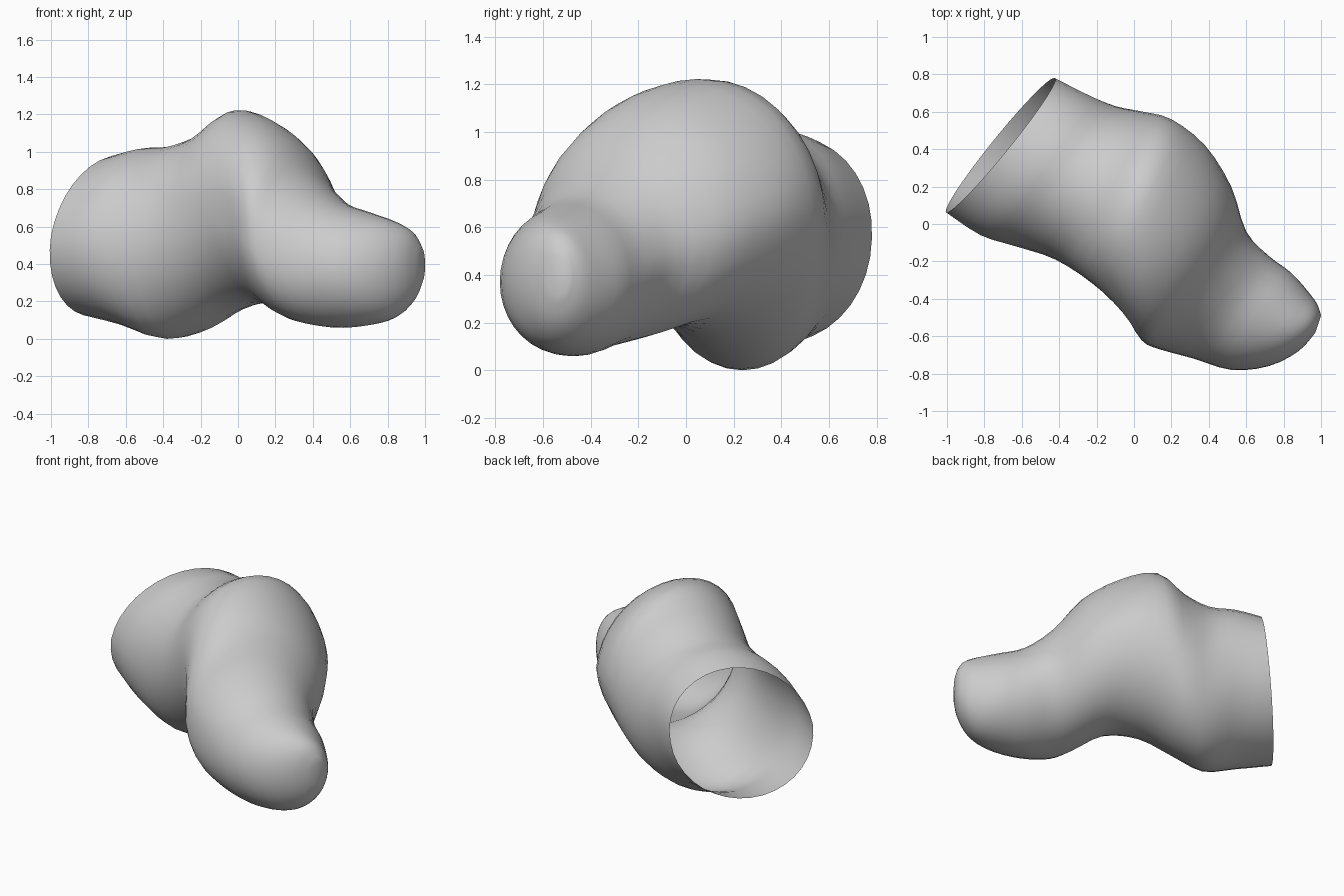
import bpy, bmesh, math
from mathutils import Vector

cube = bpy.data.objects.get("Cube")
if cube:
    bpy.data.objects.remove(cube, do_unlink=True)

SIDES, STEPS = 36, 3

grey = bpy.data.materials.new("plain grey")
grey.use_nodes = True
GREY = (0.6, 0.6, 0.6, 1)
grey.diffuse_color = GREY
grey.node_tree.nodes["Principled BSDF"].inputs["Base Color"].default_value = GREY

# Sections: back edge x y, front edge x y, bottom, top,
# then how far the crest and the belly lean to the front
sections = [
    (-.43, .78, -1.0, .06, .12, .98, -.15, .1),
    (-.27, .70, -.82, -.06, .07, 1.02, -.12, .08),
    (-.10, .63, -.63, -.12, .0, 1.03, -.05, .05),
    (.05, .60, -.42, -.19, .05, 1.09, 0, 0),
    (.20, .56, -.22, -.32, .15, 1.22, .05, 0),
    (.38, .42, -.06, -.47, .19, 1.18, .12, .05),
    (.52, .20, .04, -.62, .13, 1.06, .02, .1),
    (.60, -.04, .14, -.67, .09, .88, 0, .1),
    (.72, -.17, .32, -.72, .06, .74, 0, .05),
    (.84, -.26, .52, -.78, .07, .68, 0, 0),
    (.93, -.36, .72, -.76, .11, .63, 0, 0),
    (.98, -.43, .88, -.68, .20, .57, 0, 0),
    (1.0, -.49, .97, -.58, .31, .48, 0, 0),
]


def blend(i, t):
    """Smooth curve through the sections."""
    last = len(sections) - 1
    p = [sections[min(max(i + k, 0), last)] for k in (-1, 0, 1, 2)]
    return [b + .5 * t * (c - a + t * (2*a - 5*b + 4*c - d + t * (3*(b - c) + d - a)))
            for a, b, c, d in zip(*p)]


def ring(bm, sec, tilt):
    ax, ay, bx, by, low, high, crest, belly = sec
    back, front = Vector((ax, ay, 0)), Vector((bx, by, 0))
    mid, half = (back + front) / 2, (front - back) / 2
    inward = Vector((-half.y, half.x, 0)).normalized()
    verts = []
    for k in range(SIDES):
        a = math.tau * k / SIDES
        c, s = math.cos(a), math.sin(a)
        shift = crest * max(s, 0) + belly * max(-s, 0)
        p = mid + half * (c + shift) + inward * tilt * s
        p.z = (low + high) / 2 + (high - low) / 2 * s
        verts.append(bm.verts.new(p))
    return verts


# Bent tube, open at the back and closed at the rounded tip
bm = bmesh.new()
rings = []
for i in range(len(sections) - 1):
    for j in range(STEPS):
        tilt = .045 * max(0, 1 - (i + j / STEPS) / 2)
        rings.append(ring(bm, blend(i, j / STEPS), tilt))
rings.append(ring(bm, sections[-1], 0))
for r, q in zip(rings, rings[1:]):
    for k in range(SIDES):
        n = (k + 1) % SIDES
        bm.faces.new((r[k], r[n], q[n], q[k]))
bm.faces.new(rings[-1])
bmesh.ops.recalc_face_normals(bm, faces=bm.faces)
# Outward normals on the open shell
tip = max(bm.faces, key=lambda f: f.calc_center_median().x)
if tip.normal.x < 0:
    bmesh.ops.reverse_faces(bm, faces=bm.faces)

mesh = bpy.data.meshes.new("bent_tube")
bm.to_mesh(mesh)
bm.free()
mesh.materials.append(grey)
tube = bpy.data.objects.new("bent_tube", mesh)
bpy.context.collection.objects.link(tube)
bpy.context.view_layer.objects.active = tube
tube.select_set(True)
bpy.ops.object.shade_smooth_by_angle(angle=math.radians(50))
